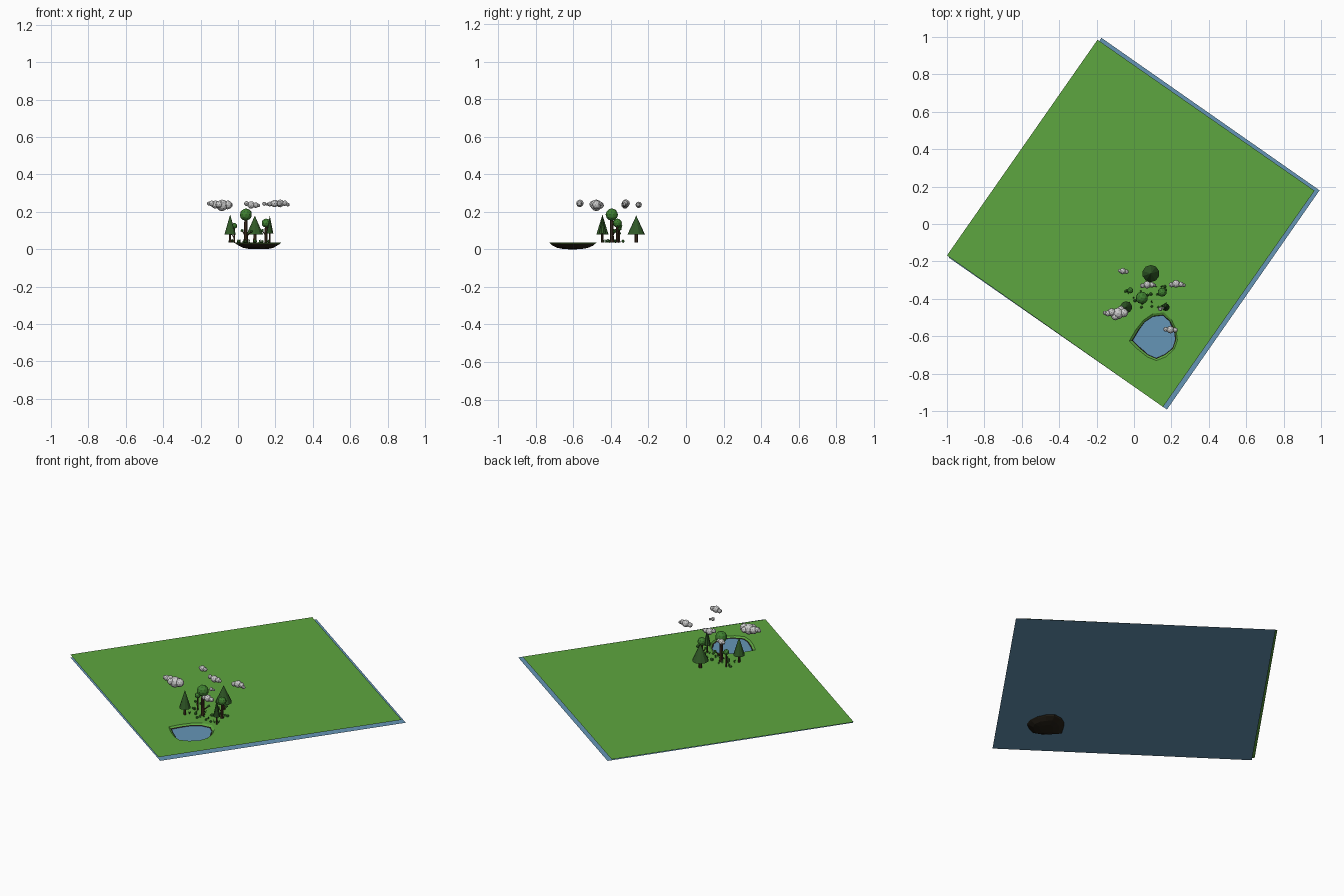
import bpy, bmesh, random
from math import cos, sin, pi
from mathutils import Vector, Matrix

if "Cube" in bpy.data.objects:
    bpy.data.objects.remove(bpy.data.objects["Cube"])
random.seed(4)

def mat(name, c):
    m = bpy.data.materials.new(name)
    m.diffuse_color = (*c, 1)
    m.use_nodes = True
    m.node_tree.nodes["Principled BSDF"].inputs["Base Color"].default_value = m.diffuse_color
    return m

GRASS = mat("grass", (.11, .38, .05))
WATER = mat("water", (.13, .30, .47))
SOIL = mat("soil", (.018, .014, .008))
BARK = mat("bark", (.06, .03, .015))
LEAF = mat("leaf", (.05, .22, .03))
PINE = mat("pine", (.03, .10, .02))
G = .037   # ground height
W = .026   # water height

def finish(bm, name, mats=(), smooth=False):
    me = bpy.data.meshes.new(name)
    for f in bm.faces:
        f.smooth = smooth
    bm.to_mesh(me)
    bm.free()
    for m in mats:
        me.materials.append(m)
    ob = bpy.data.objects.new(name, me)
    bpy.context.collection.objects.link(ob)
    return ob

def cone(bm, x, y, z0, z1, r0, r1, n, mi):
    r = bmesh.ops.create_cone(bm, cap_ends=True, segments=n, radius1=r0, radius2=r1, depth=z1 - z0,
                              matrix=Matrix.Translation((x, y, (z0 + z1) / 2)))
    for f in {f for v in r["verts"] for f in v.link_faces}:
        f.material_index = mi

def ball(bm, x, y, z, r, mi=0, sub=2):
    b = bmesh.ops.create_icosphere(bm, subdivisions=sub, radius=r, matrix=Matrix.Translation((x, y, z)))
    for f in {f for v in b["verts"] for f in v.link_faces}:
        f.material_index = mi

# water sheet
bm = bmesh.new()
bm.faces.new([bm.verts.new((x, y, W)) for x, y in
              [(-.99, -.18), (.176, -.992), (.992, .18), (-.174, .995)]])
finish(bm, "water_sheet", [WATER])

# grass sheet with a hole for the pond
rim = [(-.025, -.625), (.01, -.565), (.05, -.515), (.10, -.48), (.16, -.472), (.20, -.51), (.225, -.565),
       (.232, -.62), (.215, -.67), (.17, -.71), (.12, -.73), (.07, -.71), (.02, -.67)]
bm = bmesh.new()
edges = []
for loop in ([(-1, -.168), (.155, -.978), (.965, .178), (-.195, .985)], rim):
    vs = [bm.verts.new((x, y, G)) for x, y in loop]
    edges += [bm.edges.new((vs[i - 1], vs[i])) for i in range(len(vs))]
bmesh.ops.triangle_fill(bm, use_beauty=True, use_dissolve=False, edges=edges)
for f in bm.faces:
    f.normal_update()
    if f.normal.z < 0:
        f.normal_flip()
finish(bm, "grass_sheet", [GRASS])

# pond basin: grassy lip, dark soil below
bm = bmesh.new()
c = Vector((.115, -.605))
rings = []
for s, z in [(1, G), (.93, .030), (.82, .020), (.62, .008), (.35, .001)]:
    ring = []
    for p in rim:
        k = s + (random.uniform(-.03, .03) if s < 1 else 0)
        q = c + (Vector(p) - c) * k
        ring.append(bm.verts.new((q.x, q.y, z)))
    rings.append(ring)
n = len(rim)
for j in range(len(rings) - 1):
    for i in range(n):
        f = bm.faces.new((rings[j][i - 1], rings[j + 1][i - 1], rings[j + 1][i], rings[j][i]))
        f.material_index = 1 if j else 0
ce = bm.verts.new((c.x, c.y, 0))
for i in range(n):
    bm.faces.new((rings[-1][i - 1], ce, rings[-1][i])).material_index = 1
bmesh.ops.recalc_face_normals(bm, faces=bm.faces[:])
bm.faces.ensure_lookup_table()
if sum(f.normal.z for f in bm.faces) < 0:
    bmesh.ops.reverse_faces(bm, faces=bm.faces[:])
finish(bm, "pond_basin", [GRASS, SOIL])

# pine trees: x, y, cone base, top, radius
for x, y, zb, zt, r in [(.09, -.265, .08, .18, .046), (-.042, -.445, .08, .185, .032),
                        (.17, -.445, .085, .18, .02)]:
    bm = bmesh.new()
    cone(bm, x, y, G, zb + .01, r * .22, r * .2, 6, 0)
    cone(bm, x, y, zb, zt, r, 0, 10, 1)
    finish(bm, "pine_tree", [BARK, PINE])

# round trees: trunk, crown and side branches with leaf balls
for x, y, z, r, tr, branches in [
        (.042, -.395, .185, .033, .011, [(-.02, .01, .10, .009), (.03, .015, .095, .009)]),
        (.15, -.365, .14, .024, .009, [(.018, .012, .11, .011), (-.02, -.01, .10, .009)]),
        (-.02, -.355, .125, .016, .005, [(-.015, 0, .085, .009)])]:
    bm = bmesh.new()
    cone(bm, x, y, G, z, tr, tr * .7, 8, 0)
    ball(bm, x, y, z, r, 1)
    for dx, dy, bz, br in branches:
        a, b = Vector((x, y, bz - .03)), Vector((x + dx, y + dy, bz))
        d = b - a
        bmesh.ops.create_cone(bm, cap_ends=True, segments=5, radius1=tr * .4, radius2=tr * .3, depth=d.length,
                              matrix=Matrix.Translation((a + b) / 2) @ d.to_track_quat('Z', 'Y').to_matrix().to_4x4())
        ball(bm, b.x, b.y, b.z, br, 1, 1)
    finish(bm, "round_tree", [BARK, LEAF])

# low bushes
bm = bmesh.new()
for x, y, r in [(.005, -.41, .009), (.04, -.445, .008), (.09, -.375, .01), (.165, -.335, .009),
                (-.045, -.36, .008), (.095, -.44, .007), (.13, -.445, .007)]:
    ball(bm, x, y, G + r * .7, r, 0, 1)
finish(bm, "bushes", [LEAF])

# grass tufts along the shore and between the trees
bm = bmesh.new()
spots = [(random.uniform(-.04, .17), random.uniform(-.45, -.33)) for _ in range(14)]
for x, y in spots:
    for k in range(3):
        a = random.uniform(0, 2 * pi)
        dx, dy = .004 * cos(a), .004 * sin(a)
        bm.faces.new([bm.verts.new(p) for p in ((x - dx, y - dy, G), (x + dx, y + dy, G),
                                                (x + dy * 2, y - dx * 2, G + .018))])
finish(bm, "grass_tufts", [LEAF])

# clouds: groups of balls (x, y, radius) at one height
clouds = [
    [(-.085, -.478, .031), (-.12, -.472, .022), (-.055, -.475, .024), (-.14, -.478, .016), (-.155, -.475, .011),
     (-.10, -.495, .02), (-.07, -.455, .018)],
    [(-.06, -.252, .017), (-.04, -.255, .012), (-.075, -.25, .010)],
    [(.07, -.325, .02), (.045, -.33, .013), (.095, -.325, .015), (.11, -.328, .009)],
    [(.225, -.32, .021), (.20, -.325, .014), (.25, -.323, .015), (.267, -.328, .010)],
    [(.195, -.565, .02), (.17, -.563, .013), (.22, -.567, .014)],
    [(.14, -.455, .011), (.155, -.45, .007)]]
for group in clouds:
    bm = bmesh.new()
    for x, y, r in group:
        ball(bm, x, y, .24 + random.uniform(-.006, .006), r)
    finish(bm, "cloud")
